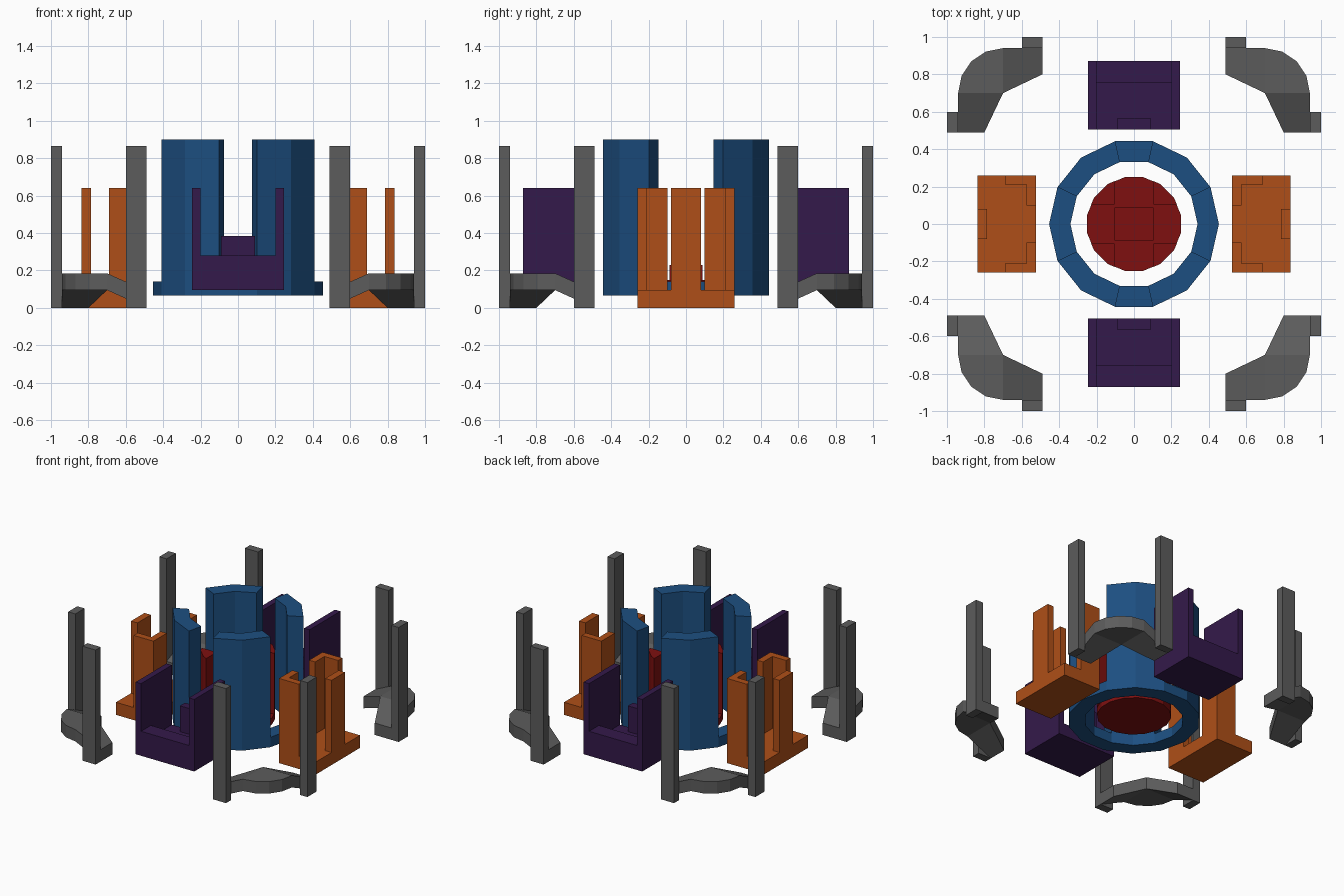
import bpy, bmesh
from math import cos, sin, radians

if "Cube" in bpy.data.objects:
    bpy.data.objects.remove(bpy.data.objects["Cube"])


def material(name, rgb):
    m = bpy.data.materials.new(name)
    m.diffuse_color = (*rgb, 1)
    m.use_nodes = True
    m.node_tree.nodes["Principled BSDF"].inputs["Base Color"].default_value = m.diffuse_color
    return m


GREY = material("dark_grey", (0.107, 0.107, 0.107))
BLUE = material("blue", (0.012, 0.078, 0.22))
RED = material("red", (0.21, 0.005, 0.005))
ORANGE = material("orange", (0.43, 0.078, 0.009))
PURPLE = material("purple", (0.034, 0.01, 0.069))


def loft(bm, low, high, caps=None):
    """Closed solid between two matching loops of 3D points."""
    n = len(low)
    a = [bm.verts.new(p) for p in low]
    b = [bm.verts.new(p) for p in high]
    for c in caps or [range(n)]:
        bm.faces.new([a[i] for i in c])
        bm.faces.new([b[i] for i in c])
    for i in range(n):
        j = (i + 1) % n
        bm.faces.new((a[i], a[j], b[j], b[i]))


def prism(bm, pts, z0, z1):
    loft(bm, [(x, y, z0) for x, y in pts], [(x, y, z1) for x, y in pts])


def box(bm, x0, x1, y0, y1, z0, z1):
    prism(bm, [(x0, y0), (x1, y0), (x1, y1), (x0, y1)], z0, z1)


def finish(bm, name, mat, sx=1, sy=1):
    for v in bm.verts:
        v.co.x *= sx
        v.co.y *= sy
    bmesh.ops.recalc_face_normals(bm, faces=bm.faces)
    me = bpy.data.meshes.new(name)
    bm.to_mesh(me)
    bm.free()
    me.materials.append(mat)
    ob = bpy.data.objects.new(name, me)
    bpy.context.collection.objects.link(ob)


def polar(r, deg):
    return (r * cos(radians(deg)), r * sin(radians(deg)))


SIGNS = (-1, 1)

# Corner brackets: two posts joined by a raised arched elbow
for sx in SIGNS:
    for sy in SIGNS:
        bm = bmesh.new()
        box(bm, 0.49, 0.60, 0.94, 1.0, 0, 0.865)
        box(bm, 0.94, 1.0, 0.49, 0.60, 0, 0.865)
        arc = [polar(0.24, 22.5 * i) for i in range(5)]
        pts = [(0.94, 0.49, 0)]
        pts += [(0.7 + x, 0.7 + y, 0.095) for x, y in arc]
        pts += [(0.49, 0.94, 0), (0.49, 0.80, 0), (0.7, 0.7, 0.095), (0.80, 0.49, 0)]
        loft(bm, pts, [(x, y, z + 0.09) for x, y, z in pts],
             [(0, 1, 8, 9), (1, 2, 3, 4, 5, 8), (5, 6, 7, 8)])
        finish(bm, "corner_bracket", GREY, sx, sy)

# Side frames: base plate, two angle posts and a flat outer post
for sx in SIGNS:
    bm = bmesh.new()
    box(bm, 0.525, 0.838, -0.26, 0.26, 0, 0.095)
    box(bm, 0.785, 0.838, -0.08, 0.08, 0.095, 0.64)
    for s in SIGNS:
        angle = [(0.525, 0.10), (0.575, 0.10), (0.575, 0.21),
                 (0.69, 0.21), (0.69, 0.26), (0.525, 0.26)]
        prism(bm, [(x, s * y) for x, y in angle], 0.095, 0.64)
    finish(bm, "side_frame", ORANGE, sx)

# Front and back cradles: high side walls, outer lip, inner stop block
for sy in SIGNS:
    bm = bmesh.new()
    for y0, y1, h in ((0.505, 0.755, 0.19), (0.755, 0.872, 0.28)):
        u = [(-0.245, 0.095), (0.245, 0.095), (0.245, 0.64), (0.2, 0.64),
             (0.2, h), (-0.2, h), (-0.2, 0.64), (-0.245, 0.64)]
        loft(bm, [(x, y0, z) for x, z in u], [(x, y1, z) for x, z in u])
    box(bm, -0.09, 0.09, 0.505, 0.565, 0.19, 0.385)
    finish(bm, "cradle", PURPLE, 1, sy)

# Fourteen-sided ring carrying four tall curved walls
bm = bmesh.new()
STEP = 360 / 14
for start, count, top in ((-1, 2, 0.14), (1, 2, 0.9), (3, 1, 0.14), (4, 2, 0.9),
                          (6, 2, 0.14), (8, 2, 0.9), (10, 1, 0.14), (11, 2, 0.9)):
    angles = [STEP * (start + i) for i in range(count + 1)]
    outline = [polar(0.454, a) for a in angles] + [polar(0.34, a) for a in reversed(angles)]
    prism(bm, outline, 0.065, top)
finish(bm, "slotted_ring", BLUE)

# Central core: disc with a square peg and four quarter columns
bm = bmesh.new()
prism(bm, [polar(0.255, 11.25 + 22.5 * i) for i in range(16)], 0.10, 0.15)
box(bm, -0.105, 0.105, -0.087, 0.087, 0.15, 0.23)
for sx in SIGNS:
    for sy in SIGNS:
        quarter = [(0.105, 0.105), (0.23, 0.105), (0.212, 0.142), (0.142, 0.212), (0.105, 0.23)]
        prism(bm, [(sx * x, sy * y) for x, y in quarter], 0.15, 0.61)
finish(bm, "core", RED)
